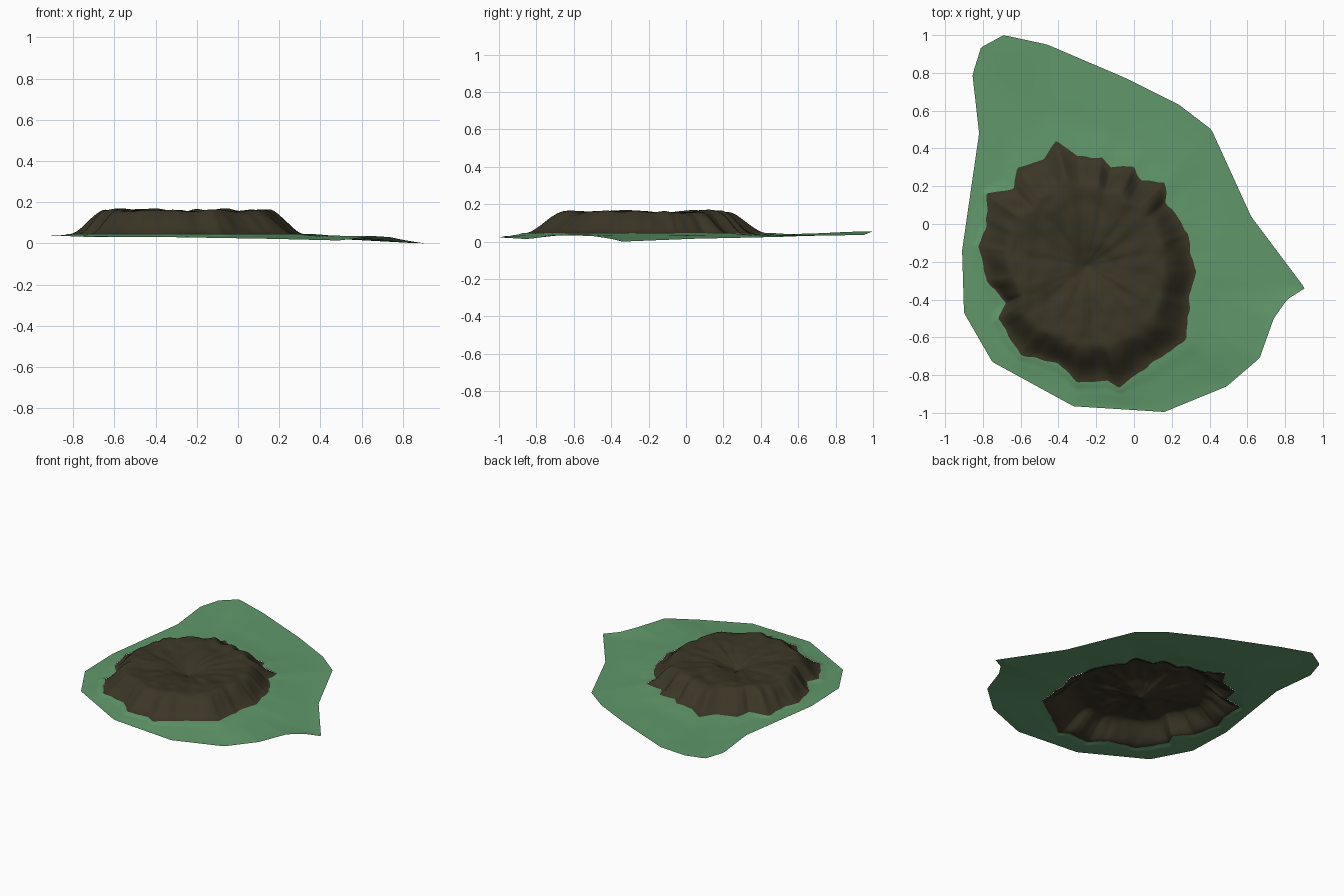
import bpy, bmesh, math
from mathutils import Vector, noise

if "Cube" in bpy.data.objects:
    bpy.data.objects.remove(bpy.data.objects["Cube"])

CX, CY = -0.25, -0.22      # centre of the mound
RAYS = 360

# leaf outline: x, y, edge height
LEAF = [(-0.69, 1.0, .055), (-0.46, .95, .035), (-0.05, .775, .033), (.24, .63, .03),
        (.41, .5, .025), (.62, .04, .015), (.905, -.34, 0), (.81, -.40, .015),
        (.74, -.5, .03), (.665, -.71, .035), (.49, -.86, .014), (.16, -.995, .022),
        (-.32, -.965, .03), (-.75, -.73, .032), (-.90, -.47, .038), (-.91, -.14, .036),
        (-.82, .48, .038), (-.855, .79, .038), (-.81, .935, .04)]

# ragged outline of the mound: x, y, height where it meets the leaf
MOUND = [(x, y, .046) for x, y in [
    (-.41, .44), (-.3, .36), (-.17, .35), (-.12, .3), (0, .30), (.04, .23), (.16, .22),
    (.17, .12), (.22, .05), (.29, -.05), (.30, -.17), (.33, -.25), (.29, -.4), (.28, -.6),
    (.2, -.67), (.05, -.77), (-.08, -.87), (-.14, -.83), (-.3, -.84), (-.4, -.74),
    (-.6, -.69), (-.66, -.6), (-.72, -.5), (-.68, -.42), (-.78, -.3), (-.82, -.12),
    (-.78, 0), (-.78, .16), (-.64, .19), (-.62, .3), (-.48, .34)]]


def outline_at(outline, a):
    """Radius and height where a ray from the centre crosses the outline."""
    d = Vector((math.cos(a), math.sin(a)))
    for i, p in enumerate(outline):
        q = outline[i - 1]
        u = Vector((p[0] - CX, p[1] - CY))
        v = Vector((q[0] - CX, q[1] - CY))
        cu, cv = d.x * u.y - d.y * u.x, d.x * v.y - d.y * v.x
        if cu * cv <= 0 and cu != cv:
            t = cu / (cu - cv)
            r = u.lerp(v, t).dot(d)
            if r > 0:
                return r, p[2] + (q[2] - p[2]) * t
    return 0.5, .04


def smooth(t):
    t = max(0, min(1, t))
    return t * t * (3 - 2 * t)


def material(name, color):
    m = bpy.data.materials.new(name)
    m.diffuse_color = (*color, 1)
    m.use_nodes = True
    m.node_tree.nodes["Principled BSDF"].inputs["Base Color"].default_value = m.diffuse_color
    return m


def polar_sheet(name, rings, point, mat, closed_centre):
    """Open sheet of concentric rings; point(ray, t) gives each position."""
    bm = bmesh.new()
    grid = [[bm.verts.new(point(k, t)) for k in range(RAYS)] for t in rings]
    for a, b in zip(grid, grid[1:]):
        for k in range(RAYS):
            n = (k + 1) % RAYS
            bm.faces.new((a[k], b[k], b[n], a[n]))
    if closed_centre:
        c = bm.verts.new(point(0, 0))
        for k in range(RAYS):
            bm.faces.new((c, grid[0][k], grid[0][(k + 1) % RAYS]))
    for f in bm.faces:
        f.smooth = True
    me = bpy.data.meshes.new(name)
    bm.to_mesh(me)
    bm.free()
    me.materials.append(mat)
    ob = bpy.data.objects.new(name, me)
    bpy.context.collection.objects.link(ob)
    return ob


angles = [2 * math.pi * k / RAYS for k in range(RAYS)]
leaf_edge = [outline_at(LEAF, a) for a in angles]
mound_edge = []
for a in angles:
    r, z = outline_at(MOUND, a)
    r += .012 * noise.noise(Vector((math.cos(a) * 9, math.sin(a) * 9, 3)))
    mound_edge.append((r, z))


def mound_point(k, s):
    a = angles[k]
    r = mound_edge[k][0]
    # the ragged edge calms down towards the middle
    rr = s * (r * s ** 2 + .57 * (1 - s ** 2))
    x, y = CX + rr * math.cos(a), CY + rr * math.sin(a)
    rise = smooth((1 - s) / .3)
    lumps = .014 * noise.noise(Vector((x * 5, y * 5, 1))) + .007 * noise.noise(Vector((x * 13, y * 13, 5)))
    folds = .012 * noise.noise(Vector((math.cos(a) * 4, math.sin(a) * 4, 8))) * smooth(s * 2)
    dent = .085 * math.exp(-rr / .15)
    z = .046 + .121 * rise + (lumps + folds) * rise - dent
    # gullies on the flank
    z += .02 * noise.noise(Vector((math.cos(a) * 6, math.sin(a) * 6, 2))) * 4 * rise * (1 - rise)
    return x, y, z


def leaf_point(k, t):
    a = angles[k]
    r0, z0 = mound_edge[k]
    r1, z1 = leaf_edge[k]
    r = r0 + (r1 - r0) * min(t, 1)
    x, y = CX + r * math.cos(a), CY + r * math.sin(a)
    mid = .037 + .006 * noise.noise(Vector((x * 3, y * 3, 4))) * math.sin(math.pi * min(t, 1))
    z = z0 + (mid - z0) * smooth(t * 3)
    z += (z1 - mid) * smooth(t) ** 1.5
    return x, y, z


green = material("leaf green", (.118, .315, .145))
brown = material("dark brown", (.043, .036, .019))

polar_sheet("leaf", [i / 12 for i in range(13)], leaf_point, green, False)
polar_sheet("mound", [i / 48 for i in range(1, 49)], mound_point, brown, True)
